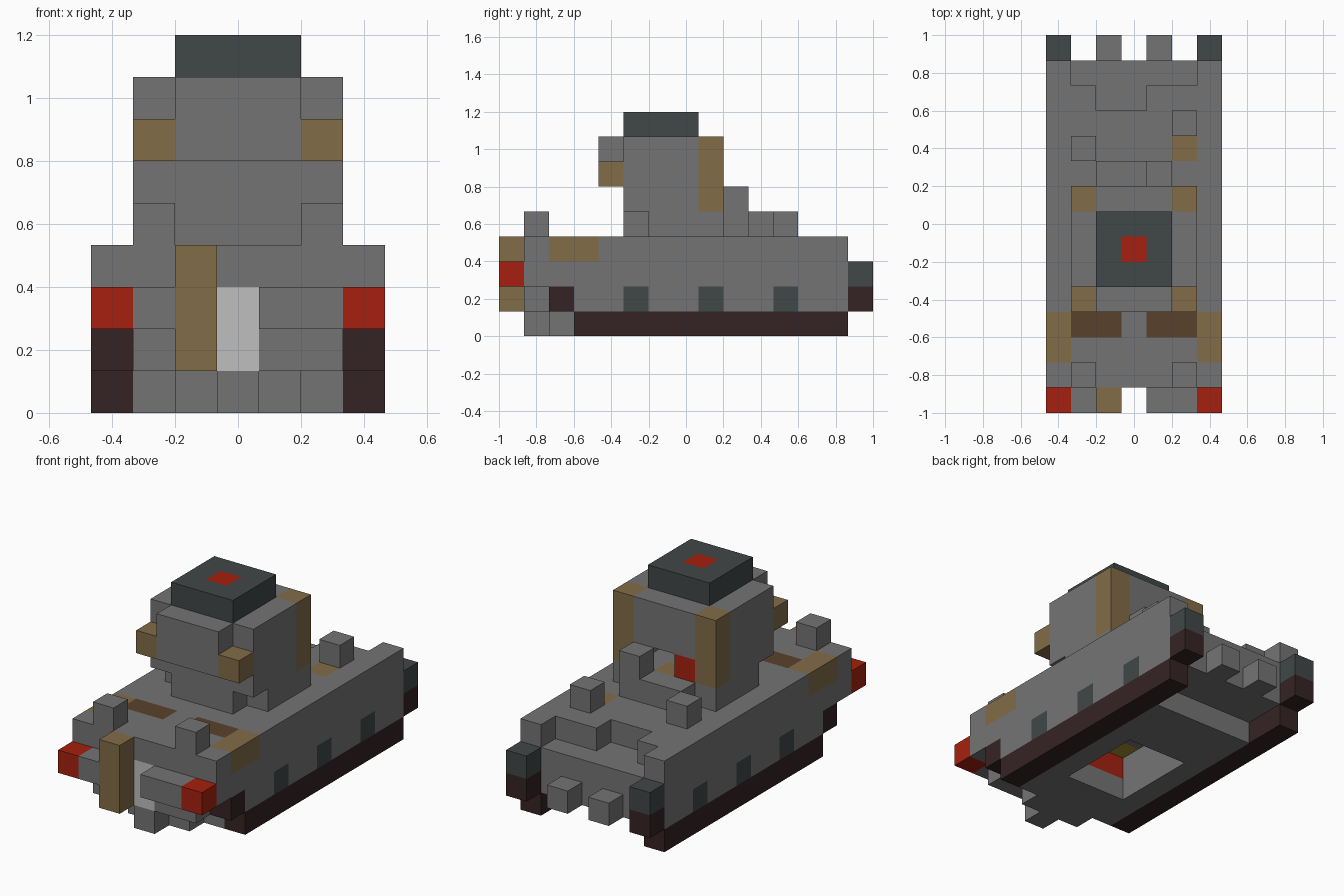
import bpy
import bmesh
from mathutils import Vector

cube = bpy.data.objects.get("Cube")
if cube:
    bpy.data.objects.remove(cube, do_unlink=True)

UNIT = 2 / 15                      # edge of one block
NX, NY = 7, 15                     # blocks across and along


def srgb(*rgb):
    return tuple((c / 255 / 12.92) if c < 11 else ((c / 255 + 0.055) / 1.055) ** 2.4 for c in rgb) + (1.0,)


COLOURS = {
    "armour_grey": srgb(116, 116, 116),
    "dark_slate": srgb(65, 71, 71),
    "tan": srgb(130, 108, 71),
    "red": srgb(166, 32, 14),
    "track_brown": srgb(53, 35, 36),
    "pale_grey": srgb(191, 191, 191),
    "rust_brown": srgb(90, 65, 43),
    "yellow": srgb(165, 145, 45),
}
NAMES = list(COLOURS)
materials = []
for name, colour in COLOURS.items():
    mat = bpy.data.materials.new(name)
    mat.use_nodes = True
    mat.diffuse_color = colour
    bsdf = next(n for n in mat.node_tree.nodes if n.type == 'BSDF_PRINCIPLED')
    bsdf.inputs["Base Color"].default_value = colour
    bsdf.inputs["Roughness"].default_value = 0.9
    materials.append(mat)

cells = {}                         # block position -> (part, colour)


def block_range(x, y, z):
    """Positions in a box; each axis is one index or a (first, last) pair."""
    spans = [(a, a) if isinstance(a, int) else a for a in (x, y, z)]
    xs, ys, zs = (range(a, b + 1) for a, b in spans)
    return [(i, j, k) for i in xs for j in ys for k in zs]


def fill(part, colour, x, y, z, mirror=False):
    for i, j, k in block_range(x, y, z):
        cells[i, j, k] = (part, colour)
        if mirror:
            cells[NX - 1 - i, j, k] = (part, colour)


def carve(x, y, z):
    for pos in block_range(x, y, z):
        cells.pop(pos, None)


def paint(colour, x, y, z, mirror=False):
    for i, j, k in block_range(x, y, z):
        for pos in [(i, j, k)] + ([(NX - 1 - i, j, k)] if mirror else []):
            if pos in cells:
                cells[pos] = (cells[pos][0], colour)


# hull with a stepped nose below and a lowered rear deck
fill("hull", "armour_grey", (1, 5), (1, 13), 1)
fill("hull", "armour_grey", (0, 6), (1, 13), (2, 3))
fill("hull", "armour_grey", 0, (3, 13), 1, mirror=True)
fill("hull_floor", "armour_grey", (1, 5), (3, 11), 0)
fill("hull_floor", "armour_grey", (2, 4), 2, 0)
fill("hull_floor", "armour_grey", 3, 1, 0)
carve((1, 5), 13, 3)
carve((2, 3), 12, 3)

# tracks and wheel arches
fill("tracks", "track_brown", 0, (3, 13), 0, mirror=True)
fill("tracks", "track_brown", 0, 2, 1, mirror=True)
fill("tracks", "track_brown", 0, 14, 1, mirror=True)
for j in (5, 8, 11):
    paint("dark_slate", 0, j, 1, mirror=True)

# hull markings
paint("tan", 0, (2, 3), 3, mirror=True)
paint("rust_brown", (1, 2), 3, 3, mirror=True)
paint("tan", 5, 10, 3)
paint("pale_grey", 3, 1, (1, 2))

# front bumper, lamps and post
fill("bumper", "armour_grey", 1, 0, 2)
fill("bumper", "armour_grey", (4, 5), 0, 2)
fill("front_lamps", "red", 0, 0, 2, mirror=True)
fill("front_post", "tan", 2, 0, (1, 3))

# rear fittings
fill("rear_blocks", "dark_slate", 0, 14, 2, mirror=True)
fill("exhausts", "armour_grey", 2, 14, 1, mirror=True)

# small blocks on the deck
fill("front_deck_blocks", "armour_grey", 1, 1, 4, mirror=True)
fill("rear_deck_blocks", "armour_grey", 1, 10, 4)
fill("rear_deck_blocks", "armour_grey", 5, 11, 4)

# turret with open rear hatch
fill("turret", "armour_grey", (1, 5), (6, 8), 4)
fill("turret", "armour_grey", (2, 4), 5, 4)
fill("turret", "armour_grey", (1, 5), (5, 8), (5, 7))
paint("tan", 1, 8, (5, 7), mirror=True)
carve((2, 4), (6, 8), 5)
paint("tan", 3, 8, 4)
fill("hatch_light", "red", 2, 8, 5)
fill("rear_step", "armour_grey", (2, 4), 9, 4)
fill("rear_step", "armour_grey", 4, 9, 5)

# turret front and side pods
fill("turret_front", "armour_grey", (2, 4), 4, (6, 7))
fill("turret_pods", "tan", 1, 4, 6, mirror=True)

# roof with a red beacon square
fill("roof", "dark_slate", (2, 4), (5, 7), 8)
paint("red", 3, 6, 8)

# belly opening
carve((2, 4), (5, 8), (0, 1))
paint("red", (2, 3), 4, 1)
paint("yellow", 2, 5, 2)


def build(part):
    """Make one mesh from the outer faces of a part's blocks."""
    bm = bmesh.new()
    corners = {}

    def vert(p):
        key = tuple(round(c) for c in p)
        if key not in corners:
            x, y, z = key
            corners[key] = bm.verts.new(((x - NX / 2) * UNIT, (y - NY / 2) * UNIT, z * UNIT))
        return corners[key]

    for pos, (owner, colour) in cells.items():
        if owner != part:
            continue
        centre = Vector(pos) + Vector((0.5, 0.5, 0.5))
        for axis in range(3):
            for sign in (-1, 1):
                n = Vector((0, 0, 0))
                n[axis] = sign
                if tuple(int(c) for c in Vector(pos) + n) in cells:
                    continue
                u = Vector((0, 0, 0))
                u[(axis + 1) % 3] = 0.5
                v = n.cross(u)
                mid = centre + n * 0.5
                face = bm.faces.new([vert(mid + q) for q in (-u - v, u - v, u + v, v - u)])
                face.material_index = NAMES.index(colour)
    mesh = bpy.data.meshes.new(part)
    bm.to_mesh(mesh)
    bm.free()
    for mat in materials:
        mesh.materials.append(mat)
    obj = bpy.data.objects.new(part, mesh)
    bpy.context.collection.objects.link(obj)


for part in dict.fromkeys(owner for owner, _ in cells.values()):
    build(part)
